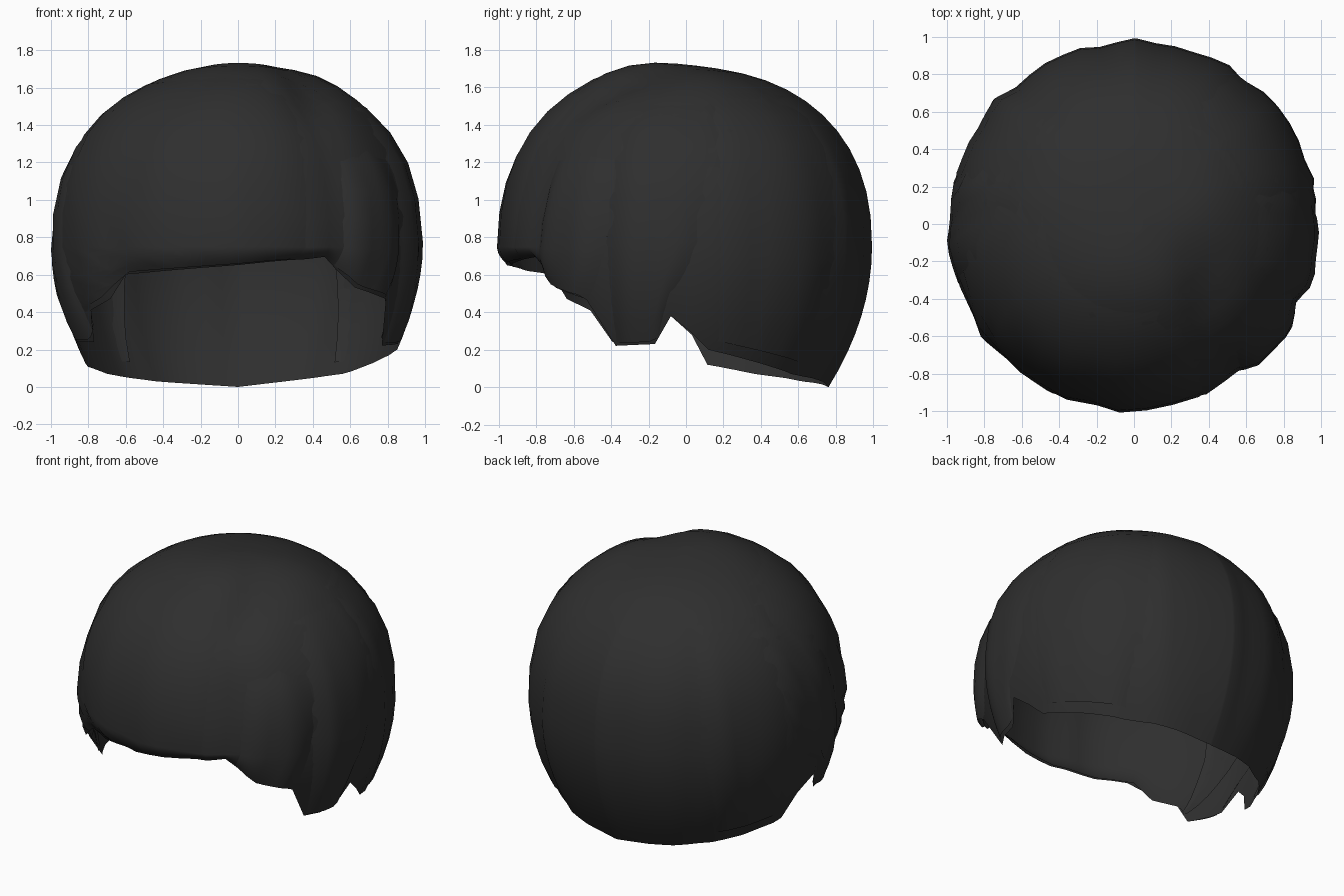
import bpy, bmesh, math

if "Cube" in bpy.data.objects:
    bpy.data.objects.remove(bpy.data.objects["Cube"])

hair = bpy.data.materials.new("charcoal hair")
hair.diffuse_color = (0.028, 0.028, 0.028, 1)
hair.use_nodes = True
hair.node_tree.nodes["Principled BSDF"].inputs["Base Color"].default_value = hair.diffuse_color

# Hem height by angle: 0 = front, positive = towards +x, 180 = back
HEM = [(-180, 0.0), (-145, 0.03), (-118, 0.07), (-98, 0.12), (-92, 0.28), (-85, 0.38),
       (-79, 0.24), (-63, 0.24), (-57, 0.41), (-47, 0.47), (-40, 0.60), (0, 0.65),
       (30, 0.70), (42, 0.53), (56, 0.47), (64, 0.22), (79, 0.23), (85, 0.38),
       (92, 0.29), (98, 0.20), (135, 0.07), (180, 0.0)]
MID, RISE, POW = 0.75, 0.95, 2.3


def hem(deg):
    deg = (deg + 180) % 360 - 180
    for (a, za), (b, zb) in zip(HEM, HEM[1:]):
        if a <= deg <= b:
            return za + (zb - za) * (deg - a) / (b - a)


def bump(x, y, cx, cy, sx, sy):
    return math.exp(-((x - cx) / sx) ** 2 - ((y - cy) / sy) ** 2)


# Point on the hair surface: t = 0 crown, 0.6 widest level, 1 hem
def surf(deg, t, off=0.0):
    p = math.radians(deg)
    if t <= 0.6:
        th = math.radians(90 * (1 - t / 0.6))
        r = max(math.cos(th), 0) ** (2 / POW)
        z = MID + RISE * max(math.sin(th), 0) ** (2 / POW)
    else:
        s = (t - 0.6) / 0.4
        z = MID + (hem(deg) - MID) * s
        r = 1 - 0.23 * ((MID - z) / MID) ** 2
        front = max(0, min(1, (50 - abs(deg)) / 15))
        r -= 0.05 * s * s * front
    fade = min(1, r * r)
    wave = 0.009 * math.sin(14 * p + 2 * r) + 0.007 * math.sin(23 * p - 3 * r + 1)
    r *= 0.978 + wave * fade
    # outward offset for overlapping locks
    lift = max(0, (z - MID) / RISE)
    r += off * (1 - 0.6 * lift)
    z += off * lift
    x, y = r * math.sin(p), -r * math.cos(p)
    # raised quiff and the parting beside it
    z += 0.045 * bump(x, y, 0.0, -0.3, 0.4, 0.35)
    z -= 0.06 * bump(x, y, 0.37, -0.42, 0.11, 0.3)
    z += 0.025 * bump(x, y, 0.42, 0.1, 0.2, 0.25)
    # hollow between the fringe and the right temple lock
    y += 0.035 * bump(x, z, 0.47, 1.1, 0.14, 0.25) * (y < -0.2)
    return x, y, z


def make(name, bm):
    bmesh.ops.remove_doubles(bm, verts=bm.verts, dist=0.0005)
    me = bpy.data.meshes.new(name)
    bm.to_mesh(me)
    bm.free()
    me.materials.append(hair)
    ob = bpy.data.objects.new(name, me)
    bpy.context.collection.objects.link(ob)
    bpy.context.view_layer.objects.active = ob
    for o in bpy.context.selected_objects:
        o.select_set(False)
    ob.select_set(True)
    bpy.ops.object.shade_smooth_by_angle(angle=math.radians(40))


def skin(bm, rows, closed):
    n = len(rows[0])
    vs = [[bm.verts.new(c) for c in row] for row in rows]
    for a, b in zip(vs, vs[1:]):
        for i in range(n if closed else n - 1):
            j = (i + 1) % n
            bm.faces.new((a[i], b[i], b[j], a[j]))


# Main open shell of hair
corners = [a for a, _ in HEM[:-1]]
angles = sorted(corners + [a for a in range(-175, 180, 6)
                           if all(abs(a - c) > 3 for c in corners)])
levels = [0.012] + [0.05 * i for i in range(1, 21)]
bm = bmesh.new()
skin(bm, [[surf(a, t) for a in angles] for t in levels], True)
bm.faces.new([v for v in bm.verts][:len(angles)][::-1])
make("hair_shell", bm)


# Overlapping lock: angles at its top and bottom, swept between two levels
def lock(name, top, bottom, t0, t1, height, cols=8, rows=10):
    bm = bmesh.new()
    grid = []
    for k in range(rows + 1):
        f = k / rows
        t = t0 + (t1 - t0) * f
        a0 = top[0] + (bottom[0] - top[0]) * f
        a1 = top[1] + (bottom[1] - top[1]) * f
        row = []
        for i in range(cols + 1):
            u = i / cols
            off = height * min(1, 4 * u, 6 * (1 - u)) * min(1, 4 * f)
            off = off - 0.006 if 0 < i < cols and k else -0.012
            row.append(surf(a0 + (a1 - a0) * u, t, off))
        grid.append(row)
    skin(bm, grid, False)
    make(name, bm)


lock("swept_fringe", (-120, 35), (-62, 24), 0.12, 0.97, 0.028, 14, 14)
lock("right_temple_lock", (35, 70), (32, 57), 0.38, 0.98, 0.032)
lock("right_sideburn_lock", (60, 110), (63, 82), 0.2, 0.99, 0.02)
lock("left_sideburn_lock", (-125, -75), (-80, -60), 0.25, 0.99, 0.024)
lock("right_back_lock", (95, 160), (100, 140), 0.15, 0.96, 0.018)
lock("left_back_lock", (-150, -100), (-135, -102), 0.2, 0.95, 0.018)
